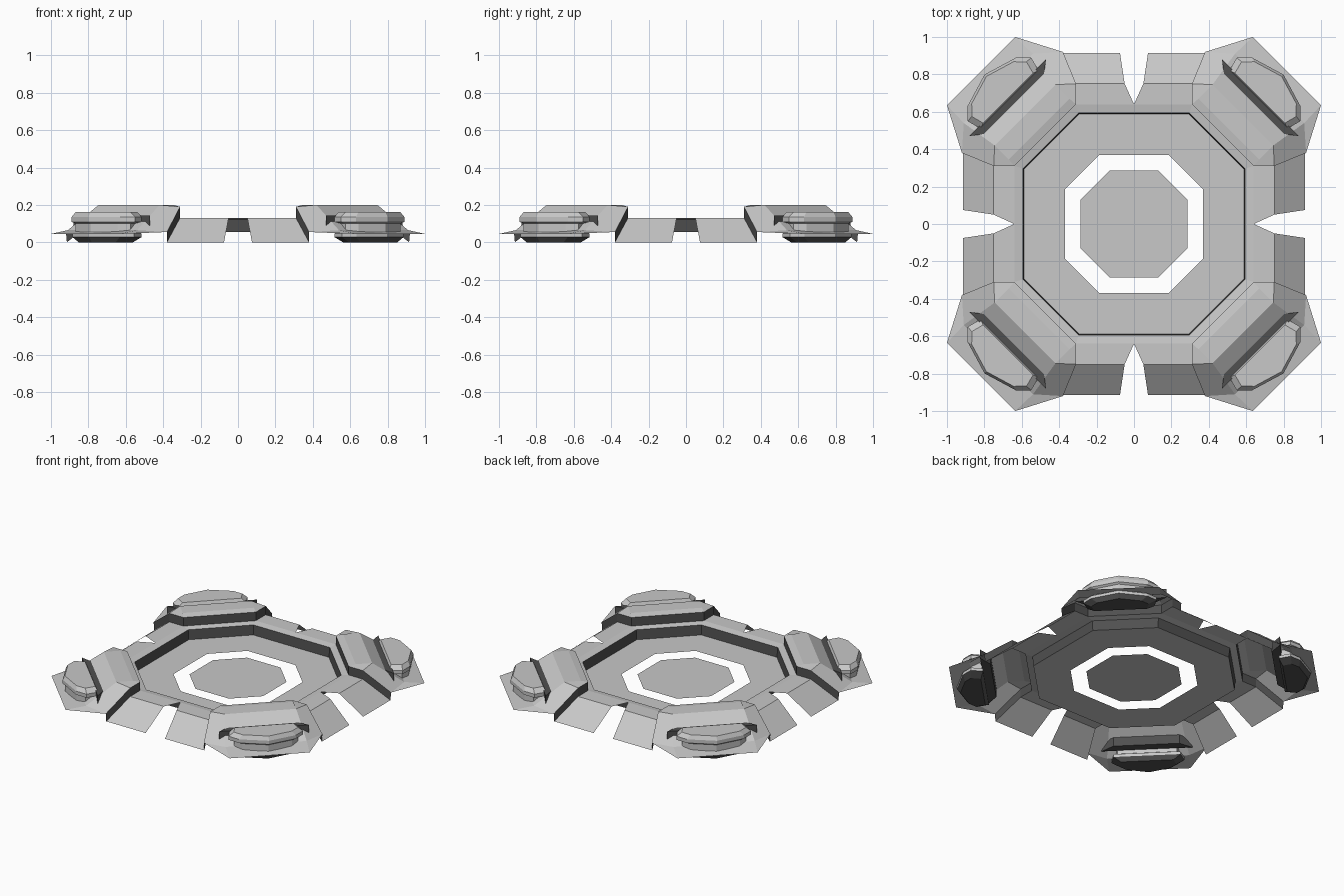
import bpy, bmesh, math
from mathutils import Vector, Matrix

cube = bpy.data.objects.get("Cube")
if cube:
    bpy.data.objects.remove(cube)


def material(name, value):
    m = bpy.data.materials.new(name)
    m.use_nodes = True
    col = (value, value, value, 1)
    m.diffuse_color = col
    m.node_tree.nodes["Principled BSDF"].inputs["Base Color"].default_value = col
    return m


GREY = material("light grey", 0.58)
DARK = material("dark grey", 0.08)


def build(name, faces, solid=False):
    """Make an object from (points, material index) faces."""
    bm = bmesh.new()
    for pts, mat in faces:
        f = bm.faces.new([bm.verts.new(p) for p in pts])
        f.material_index = mat
    bm.normal_update()
    if not solid:  # open sheets face upward
        for f in bm.faces:
            if f.normal.z < -0.01:
                f.normal_flip()
    bmesh.ops.remove_doubles(bm, verts=bm.verts[:], dist=0.0005)
    if solid:
        bmesh.ops.recalc_face_normals(bm, faces=bm.faces[:])
    me = bpy.data.meshes.new(name)
    bm.to_mesh(me)
    bm.free()
    me.materials.append(GREY)
    me.materials.append(DARK)
    ob = bpy.data.objects.new(name, me)
    bpy.context.collection.objects.link(ob)
    return ob


def octagon(r, h, z):
    """Octagon with flat sides at distance r and half side length h."""
    pts = []
    for k in range(4):
        rot = Matrix.Rotation(k * math.pi / 2, 3, 'Z')
        pts += [rot @ Vector((r, -h, z)), rot @ Vector((r, h, z))]
    return pts


def loft(rings, mats):
    out = []
    for a, b, m in zip(rings, rings[1:], mats):
        n = len(a)
        out += [([a[i], a[(i + 1) % n], b[(i + 1) % n], b[i]], m) for i in range(n)]
    return out


def mirrored(faces, swap=False):
    """Add a mirror copy, across x = 0 or across the diagonal."""
    flip = (lambda p: (p[1], p[0], p[2])) if swap else (lambda p: (-p[0], p[1], p[2]))
    return faces + [([flip(p) for p in reversed(pts)], m) for pts, m in faces]


def turn(faces, k):
    rot = Matrix.Rotation(k * math.pi / 2, 3, 'Z')
    return [([rot @ Vector(p) for p in pts], m) for pts, m in faces]


# Central plate and sunken floor with its wall and rim
build("centre_plate", [(octagon(0.285, 0.13, 0.055), 0)])
build("floor_and_rim", loft(
    [octagon(0.37, 0.185, 0.055), octagon(0.587, 0.293, 0.055),
     octagon(0.593, 0.296, 0.122), octagon(0.64, 0.31, 0.13)], [0, 1, 0]))

# Notched deck side with a sloping skirt
side = mirrored([
    ([(0, 0.64, 0.13), (0.05, 0.75, 0.13), (0.31, 0.75, 0.13), (0.31, 0.64, 0.13)], 0),
    ([(0.05, 0.75, 0.13), (0.075, 0.915, 0), (0.38, 0.915, 0), (0.31, 0.75, 0.13)], 0),
])

# Raised corner block: half of it, mirrored across the diagonal
A, B = (0.31, 0.75, 0.19), (0.42, 0.745, 0.2)
C, D, T = (0.38, 0.92, 0.055), (0.54, 0.91, 0.065), (0.635, 1.0, 0.045)
I, J = (0.31, 0.64, 0.19), (0.345, 0.67, 0.2)
half = [
    ([I, A, B, J], 0),
    ([A, B, D, C], 0),
    ([C, D, T], 0),
    ([(0.31, 0.64, 0.13), (0.31, 0.75, 0.13), A, I], 1),
    ([(0.31, 0.75, 0.13), (0.38, 0.915, 0), C, A], 1),
]


def swap(p):
    return (p[1], p[0], p[2])


corner = mirrored(half, True) + [
    ([J, B, swap(B), swap(J)], 0),
    ([I, J, swap(J), swap(I)], 0),
    ([B, D, swap(D), swap(B)], 0),
    ([D, T, swap(T), swap(D)], 0),
    ([(0.31, 0.64, 0.13), I, swap(I), (0.64, 0.31, 0.13)], 1),
]


def diagonal(u, d, z):
    """Point from distance along the corner edge and out along the diagonal."""
    s = math.sqrt(0.5)
    return ((d + u) * s, (d - u) * s, z)


def ring(outline, z, scale=1.0, mid=1.03):
    return [diagonal(u * scale, mid + (d - mid) * scale, z) for u, d in outline]


# Pod: waisted body with a dark bevelled underside
POD = [(0, 1.13), (0.184, 1.075), (0.24, 1.018), (0.22, 0.94),
       (-0.22, 0.94), (-0.24, 1.018), (-0.184, 1.075)]
pod_rings = [ring(POD, z, s) for z, s in
             [(0, 0.76), (0.028, 0.97), (0.048, 0.97), (0.055, 0.86),
              (0.1, 0.86), (0.11, 1.0), (0.135, 1.0), (0.162, 0.86)]]
pod = loft(pod_rings, [1, 0, 0, 0, 0, 0, 0])
pod += [(pod_rings[0], 1), (pod_rings[-1], 0)]

# Pod bracket against the block
BAR = [(-0.29, 0.955), (-0.21, 0.895), (0.21, 0.895), (0.29, 0.955)]
bar_rings = [ring(BAR, 0.08), ring(BAR, 0.143)]
bar = loft(bar_rings, [1]) + [(bar_rings[0], 1), (bar_rings[1], 1)]

SIDES = ["back", "left", "front", "right"]
SIDES = ["back", "right", "front", "left"]
CORNERS = ["back_left", "back_right", "front_right", "front_left"]
for k in range(4):
    build(SIDES[k] + "_deck", turn(side, k))
    build(CORNERS[k] + "_block", turn(corner, k))
    build(CORNERS[k] + "_pod", turn(pod, k), True)
    build(CORNERS[k] + "_pod_bracket", turn(bar, k), True)
